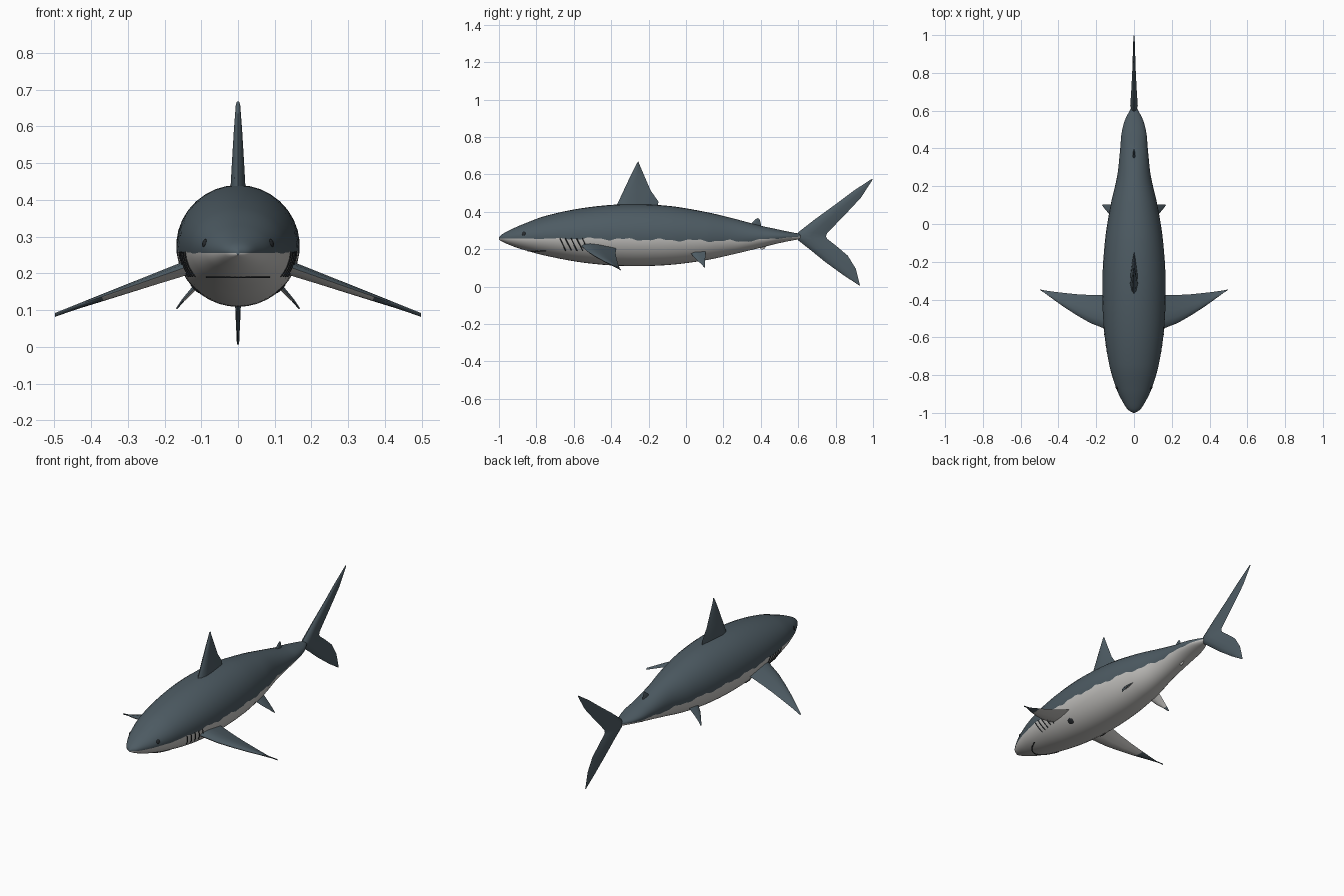
import bpy, bmesh, math
from mathutils import Vector

if "Cube" in bpy.data.objects:
    bpy.data.objects.remove(bpy.data.objects["Cube"])


def material(name, rgb):
    m = bpy.data.materials.new(name)
    m.diffuse_color = (*rgb, 1)
    m.use_nodes = True
    m.node_tree.nodes["Principled BSDF"].inputs["Base Color"].default_value = m.diffuse_color
    return m


SLATE = material("slate_grey", (0.075, 0.105, 0.125))
PALE = material("pale_belly", (0.56, 0.55, 0.53))
BLACK = material("dark_detail", (0.02, 0.024, 0.028))

# Body stations: y, half width, top z, bottom z
STATIONS = [
    (-1.0, .004, .262, .25), (-.985, .03, .278, .242), (-.95, .055, .298, .225),
    (-.88, .09, .33, .2), (-.75, .13, .378, .165), (-.55, .16, .42, .128),
    (-.33, .168, .44, .11), (-.1, .155, .432, .115), (.1, .124, .4, .14),
    (.25, .09, .365, .172), (.4, .073, .325, .208), (.48, .066, .308, .228),
    (.55, .048, .293, .243), (.62, .012, .28, .255)]


def section(y):
    """Half width, centre z and half height of the body at y (cubic Hermite)."""
    y = min(max(y, STATIONS[0][0]), STATIONS[-1][0])
    n = len(STATIONS)
    i = max(k for k in range(n - 1) if STATIONS[k][0] <= y)

    def slope(k, c):
        a, b = STATIONS[max(k - 1, 0)], STATIONS[min(k + 1, n - 1)]
        return (b[c] - a[c]) / (b[0] - a[0])

    p, q = STATIONS[i], STATIONS[i + 1]
    d = q[0] - p[0]
    t = (y - p[0]) / d
    w, top, bot = [
        (2*t**3 - 3*t*t + 1) * p[c] + (t**3 - 2*t*t + t) * d * slope(i, c)
        + (3*t*t - 2*t**3) * q[c] + (t**3 - t*t) * d * slope(i + 1, c)
        for c in (1, 2, 3)]
    return max(w, .003), (top + bot) / 2, max((top - bot) / 2, .003)


def skin_x(y, z):
    w, c, h = section(y)
    return w * math.sqrt(max(0, 1 - ((z - c) / h) ** 2))


def colour_line(y):
    """Wavy height where the dark back meets the pale belly."""
    wave = .005 * math.sin(34 * y) + .003 * math.sin(83 * y + 1)
    if y < -.5:
        return .256 + wave * max(0, min(1, (y + .9) / .4))
    if y < .3:
        return .256 - .014 * (y + .5) / .8 + wave
    return .242 + .026 * (y - .3) / .32 + wave * max(0, 1 - (y - .3) / .3)


def finish(name, bm, mats, angle=40):
    bmesh.ops.recalc_face_normals(bm, faces=bm.faces)
    me = bpy.data.meshes.new(name)
    bm.to_mesh(me)
    bm.free()
    for m in mats:
        me.materials.append(m)
    ob = bpy.data.objects.new(name, me)
    bpy.context.collection.objects.link(ob)
    bpy.ops.object.select_all(action='DESELECT')
    ob.select_set(True)
    bpy.context.view_layer.objects.active = ob
    bpy.ops.object.shade_smooth_by_angle(angle=math.radians(angle))
    return ob


def loft(name, rings, mats, rule, angle=40):
    """Skin closed rings; rule(ring index, side index) gives the material."""
    bm = bmesh.new()
    vs = [[bm.verts.new(p) for p in r] for r in rings]
    n = len(rings[0])
    for i in range(len(vs) - 1):
        for j in range(n):
            k = (j + 1) % n
            f = bm.faces.new((vs[i][j], vs[i][k], vs[i + 1][k], vs[i + 1][j]))
            f.material_index = rule(i, j)
    bm.faces.new(vs[0])
    bm.faces.new(vs[-1])
    return finish(name, bm, mats, angle)


# Body: half of each ring lies above the colour line, half below
HALF = 18
ys = [-1 + .06 * (k / 8) ** 2 for k in range(8)]
ys += [-.94 + 1.56 * k / 110 for k in range(111)]
rings = []
for y in ys:
    w, c, h = section(y)
    a = math.asin(max(-.8, min(.8, (colour_line(y) - c) / h)))
    angles = [a + (math.pi - 2 * a) * k / HALF for k in range(HALF)]
    angles += [math.pi - a + (math.pi + 2 * a) * k / HALF for k in range(HALF)]
    rings.append([(w * math.cos(t), y, c + h * math.sin(t)) for t in angles])
loft("body", rings, [SLATE, PALE], lambda i, j: 0 if j < HALF else 1)

# Fins: foil sections given as leading point, trailing point, half thickness
FOIL = [(0, 0), (.06, .55), (.25, 1), (.5, .85), (.8, .4), (1, .04)]


def fin(name, sections, normal, mats, rule=lambda i, j: 0):
    nrm = Vector(normal).normalized()
    out = []
    for lead, trail, thick in sections:
        a, b = Vector(lead), Vector(trail)
        up = [a.lerp(b, t) + nrm * thick * f for t, f in FOIL]
        low = [a.lerp(b, t) - nrm * thick * f for t, f in FOIL[-2:0:-1]]
        out.append(up + low)
    return loft(name, out, mats, rule, 50)


def upright_fin(name, table, mat):
    fin(name, [((0, a, b), (0, c, d), t) for a, b, c, d, t in table], (1, 0, 0), [mat])


upright_fin("dorsal_fin", [
    (-.39, .41, -.15, .41, .022), (-.37, .435, -.148, .455, .02),
    (-.335, .51, -.19, .515, .016), (-.295, .595, -.222, .59, .011),
    (-.262, .66, -.25, .655, .006), (-.256, .668, -.253, .666, .003)], SLATE)
upright_fin("second_dorsal_fin", [
    (.33, .31, .4, .31, .008), (.345, .335, .4, .335, .007),
    (.375, .362, .396, .352, .004), (.384, .366, .39, .364, .002)], SLATE)
upright_fin("anal_fin", [
    (.36, .235, .43, .24, .008), (.385, .212, .432, .222, .006),
    (.405, .197, .42, .202, .003)], PALE)
upright_fin("tail_fin", [
    (.994, .576, .998, .572, .003), (.9, .515, .935, .475, .006),
    (.8, .44, .865, .4, .009), (.69, .36, .79, .322, .014),
    (.6, .29, .753, .283, .019), (.585, .27, .748, .268, .02),
    (.6, .247, .755, .255, .019), (.66, .2, .8, .22, .014),
    (.74, .135, .865, .165, .009), (.84, .062, .908, .095, .006),
    (.925, .007, .93, .006, .003)], SLATE)


def tube(name, points, r):
    cu = bpy.data.curves.new(name, 'CURVE')
    cu.dimensions = '3D'
    cu.bevel_depth = r
    cu.bevel_resolution = 1
    sp = cu.splines.new('POLY')
    sp.points.add(len(points) - 1)
    for p, co in zip(sp.points, points):
        p.co = (*co, 1)
    cu.materials.append(BLACK)
    bpy.context.collection.objects.link(bpy.data.objects.new(name, cu))


def disc(name, centre, normal, rx, ry):
    """Thin oval plate lying on the skin."""
    bm = bmesh.new()
    bmesh.ops.create_uvsphere(bm, u_segments=14, v_segments=8, radius=1)
    rot = Vector(normal).to_track_quat('Z', 'Y')
    for v in bm.verts:
        v.co = rot @ Vector((v.co.x * rx, v.co.y * ry, v.co.z * .004)) + Vector(centre)
    finish(name, bm, [BLACK])


def skin_normal(x, y, z):
    w, c, h = section(y)
    wa, ca, ha = section(y - .01)
    wb, cb, hb = section(y + .01)
    slope = (((x/wb)**2 + ((z-cb)/hb)**2) - ((x/wa)**2 + ((z-ca)/ha)**2)) / .02
    return (2 * x / w**2, slope, 2 * (z - c) / h**2)


for s, side in ((1, "right"), (-1, "left")):
    # Pectoral fin: x, leading y, trailing y, half thickness
    pec = [(.11, -.575, -.37, .02), (.165, -.55, -.375, .018), (.23, -.525, -.376, .015),
           (.3, -.485, -.372, .012), (.37, -.44, -.365, .009), (.43, -.397, -.358, .006),
           (.475, -.364, -.351, .004), (.498, -.349, -.346, .002)]
    height = lambda x: .208 - .123 * (x - .15) / .35
    fin(side + "_pectoral_fin",
        [((s * x, a, height(x) + .006), (s * x, b, height(x) - .004), t) for x, a, b, t in pec],
        (s * .33, 0, .94), [SLATE, PALE], lambda i, j: 1 if j >= 5 and i < 4 else 0)

    # Pelvic fin
    fin(side + "_pelvic_fin", [
        ((s * .09, .02, .185), (s * .09, .105, .19), .008),
        ((s * .125, .045, .153), (s * .125, .103, .155), .006),
        ((s * .15, .075, .126), (s * .15, .102, .127), .004),
        ((s * .167, .097, .104), (s * .167, .103, .104), .002)],
        (s * .75, 0, .65), [SLATE, PALE], lambda i, j: 1 if j >= 5 and i < 2 else 0)

    # Gill slits
    for g in range(5):
        pts = []
        for k in range(7):
            t = k / 6
            y, z = -.675 + g * .03 + .032 * t, .258 - .066 * t
            pts.append((s * skin_x(y, z), y, z))
        tube(f"{side}_gill_{g + 1}", pts, .003)

    # Eye and the dark patch behind the pectoral fin
    p = (s * skin_x(-.868, .283), -.868, .283)
    disc(side + "_eye", p, skin_normal(*p), .011, .011)
    p = (s * skin_x(-.405, .158), -.405, .158)
    disc(side + "_fin_patch", p, skin_normal(*p), .02, .018)

# Mouth: level line wrapped under the snout
mouth = []
for k in range(25):
    x = -.085 + .17 * k / 24
    lo, hi = -.98, -.5
    for _ in range(30):
        mid = (lo + hi) / 2
        w, c, h = section(mid)
        if (x / w) ** 2 + ((.19 - c) / h) ** 2 > 1:
            lo = mid
        else:
            hi = mid
    mouth.append((x, lo, .19))
tube("mouth", mouth, .003)
